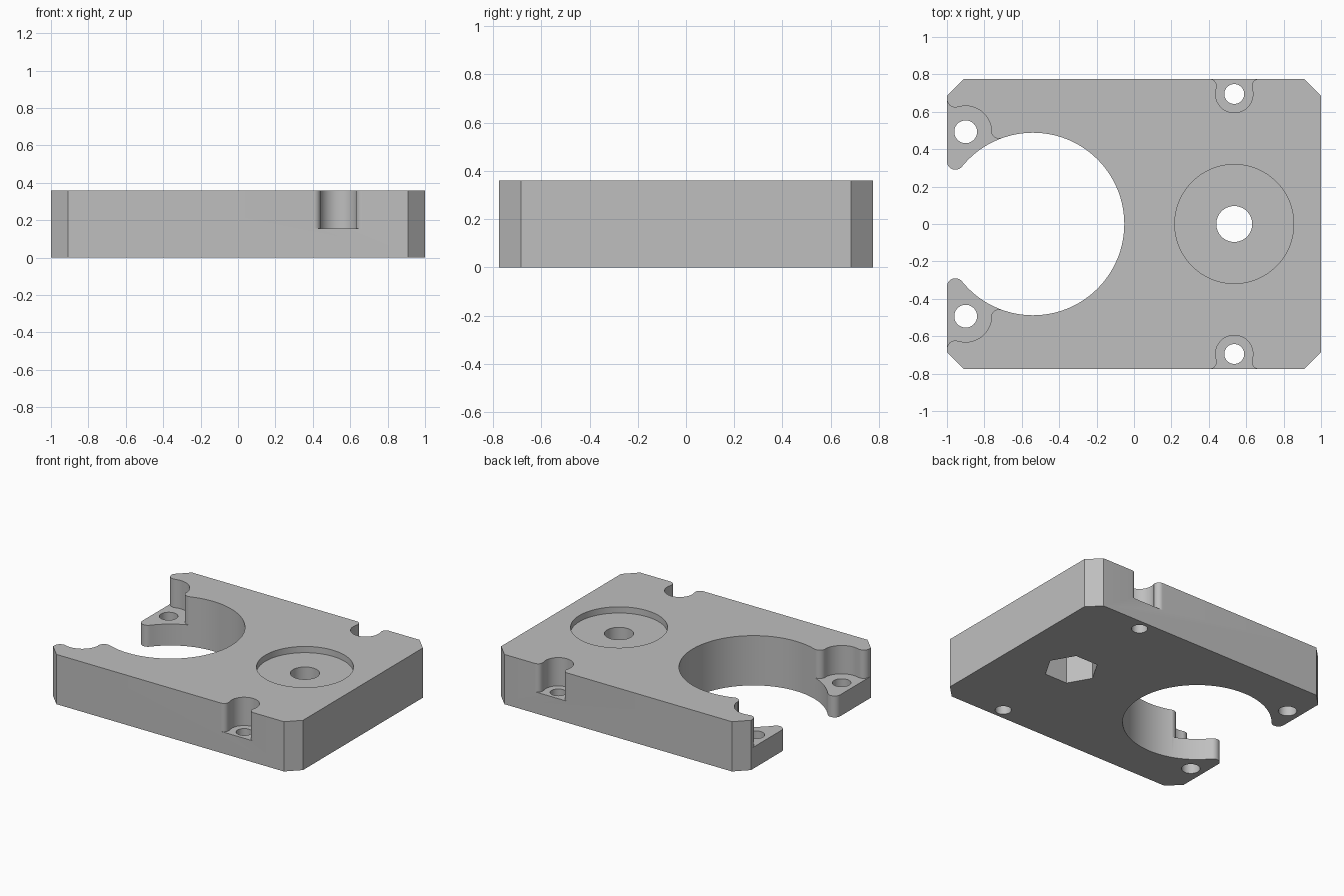
import bpy, bmesh
from math import cos, sin, radians, degrees, atan2

cube = bpy.data.objects.get("Cube")
if cube:
    bpy.data.objects.remove(cube, do_unlink=True)

HEIGHT, HALF_Y, CHAMFER = 0.36, 0.775, 0.09
LEDGE = 0.155          # floor height of the screw pockets
BORE = (-0.54, 0.0)    # large open bore
BORE_R = 0.488
FILLET = 0.045
NUT = (0.536, 0.0)     # centre bolt position

grey = bpy.data.materials.new("plain grey")
grey.use_nodes = True
colour = (0.52, 0.52, 0.52, 1)
grey.diffuse_color = colour
grey.node_tree.nodes["Principled BSDF"].inputs["Base Color"].default_value = colour


def arc(c, r, a0, a1, n):
    """Points on an arc, angles in degrees."""
    steps = [radians(a0 + (a1 - a0) * i / n) for i in range(n + 1)]
    return [(c[0] + r * cos(a), c[1] + r * sin(a)) for a in steps]


def ring(c, r, n=64):
    return arc(c, r, 0, 360, n)[:-1]


def heading(a, b):
    """Direction from a to b in degrees."""
    return degrees(atan2(b[1] - a[1], b[0] - a[0]))


def mirror(points):
    return [(x, -y) for x, y in reversed(points)]


def prism(name, points, z0, z1):
    bm = bmesh.new()
    face = bm.faces.new([bm.verts.new((x, y, z0)) for x, y in points])
    top = bmesh.ops.extrude_face_region(bm, geom=[face])["geom"]
    verts = [v for v in top if isinstance(v, bmesh.types.BMVert)]
    bmesh.ops.translate(bm, verts=verts, vec=(0, 0, z1 - z0))
    bmesh.ops.recalc_face_normals(bm, faces=bm.faces)
    mesh = bpy.data.meshes.new(name)
    bm.to_mesh(mesh)
    bm.free()
    obj = bpy.data.objects.new(name, mesh)
    bpy.context.collection.objects.link(obj)
    obj.data.materials.append(grey)
    return obj


def cut(target, points, z0, z1):
    cutter = prism("cutter", points, z0, z1)
    cutter.hide_render = True
    mod = target.modifiers.new("cut", "BOOLEAN")
    mod.operation, mod.solver, mod.object = "DIFFERENCE", "EXACT", cutter
    bpy.context.view_layer.objects.active = target
    bpy.ops.object.modifier_apply(modifier=mod.name)
    bpy.data.objects.remove(cutter, do_unlink=True)


# Plate outline: chamfered corners, open bore with rounded horn tips
horn = (-1 + FILLET, 0.335)
half = [(1, HALF_Y - CHAMFER), (1 - CHAMFER, HALF_Y),
        (CHAMFER - 1, HALF_Y), (-1, HALF_Y - CHAMFER)]
half += arc(horn, FILLET, 180, 360 + heading(horn, BORE), 16)
half += arc(BORE, BORE_R, heading(BORE, horn), 0, 64)[1:]
plate = prism("mounting_plate", half + mirror(half[:-1]), 0, HEIGHT)

# Corner screw pockets, blended into the side and into the bore
screw, pocket_r = (-0.9, 0.493), 0.138
outer, inner = (-1 + FILLET, 0.668), (-0.72, 0.501)
corner = [(-1.1, outer[1])]
corner += arc(outer, FILLET, 180, 360 + heading(outer, screw), 12)
corner += arc(screw, pocket_r, heading(screw, outer), heading(screw, inner), 32)
corner += arc(inner, FILLET, 180 + heading(screw, inner), 360 + heading(inner, BORE), 12)
corner += [(-0.6, 0.1), (-1.1, 0.1)]

# Edge screw pockets, flared where they meet the side
edge, edge_r, flare = (NUT[0], 0.695), 0.1, 0.037
left = (edge[0] - 0.131, HALF_Y - flare)
right = (edge[0] + 0.131, HALF_Y - flare)
notch = [(left[0], HALF_Y + 0.1)]
notch += arc(left, flare, 90, heading(left, edge), 12)
notch += arc(edge, edge_r, heading(edge, left), 360 + heading(edge, right), 40)
notch += arc(right, flare, 180 + heading(edge, right), 90, 12)
notch += [(right[0], HALF_Y + 0.1)]

for shape, hole in ((corner, ring(screw, 0.061)), (notch, ring(edge, 0.053))):
    for side in (list, mirror):
        cut(plate, side(shape), LEDGE, HEIGHT + 0.1)
        cut(plate, side(hole), -0.1, HEIGHT)

# Centre bolt: shallow recess, through hole and hexagonal nut trap below
cut(plate, ring(NUT, 0.318, 96), HEIGHT - 0.045, HEIGHT + 0.1)
cut(plate, ring(NUT, 0.096), -0.1, HEIGHT + 0.1)
cut(plate, ring(NUT, 0.18, 6), -0.1, 0.22)

bpy.ops.object.select_all(action="DESELECT")
plate.select_set(True)
bpy.context.view_layer.objects.active = plate
bpy.ops.object.shade_smooth_by_angle(angle=radians(30))
